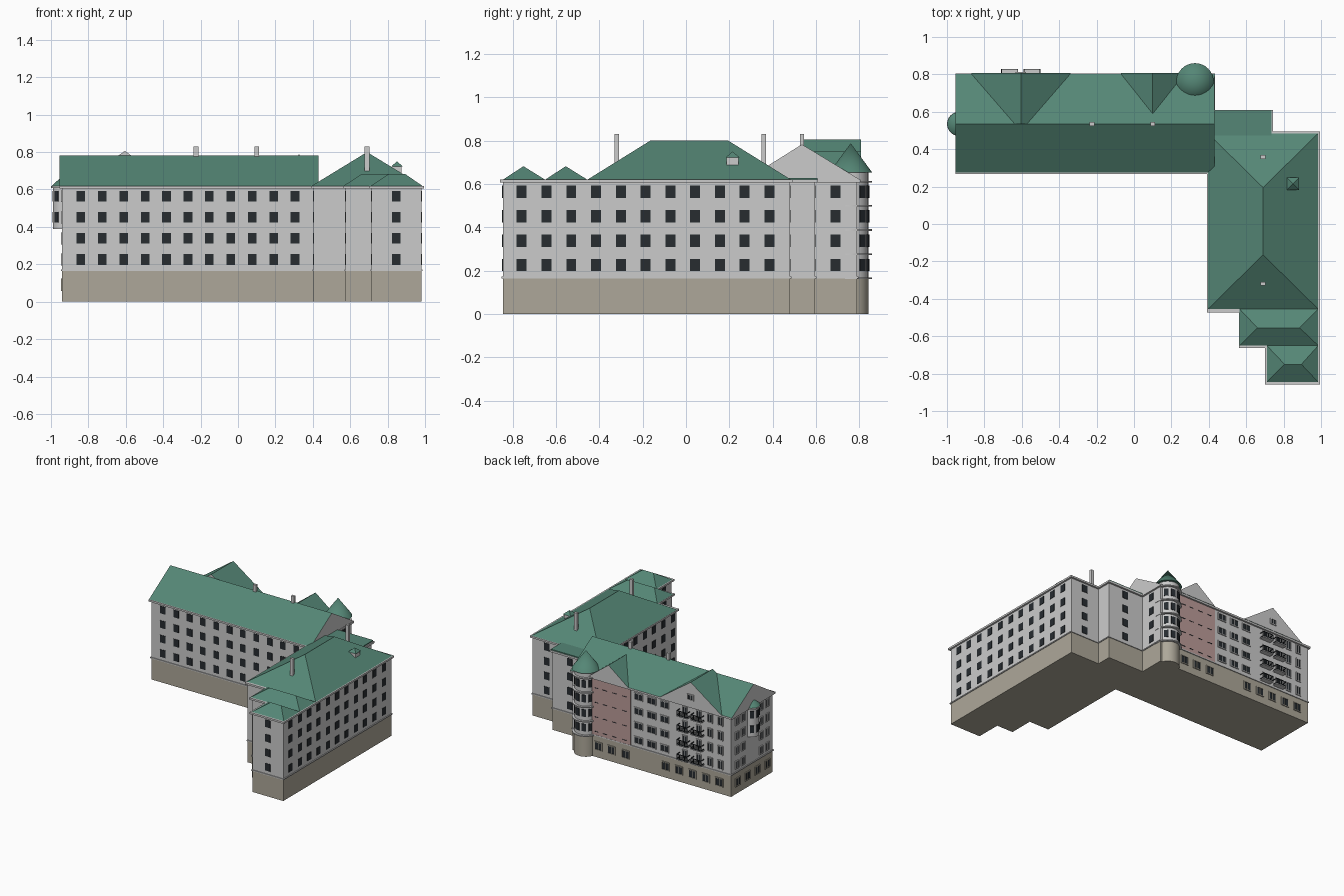
import bpy, bmesh, math
from mathutils import Matrix, Vector

if "Cube" in bpy.data.objects:
    bpy.data.objects.remove(bpy.data.objects["Cube"])


def mat(name, rgb):
    m = bpy.data.materials.new(name)
    m.diffuse_color = (*rgb, 1)
    m.use_nodes = True
    m.node_tree.nodes["Principled BSDF"].inputs["Base Color"].default_value = m.diffuse_color
    return m


GREEN = mat("roof_green", (0.09, 0.24, 0.18))
TAN = mat("plinth_tan", (0.42, 0.39, 0.32))
GREY = mat("wall_grey", (0.52, 0.52, 0.52))
DARK = mat("glass_dark", (0.02, 0.025, 0.03))
PINK = mat("panel_pink", (0.50, 0.33, 0.32))
FRAME = mat("frame_light", (0.65, 0.65, 0.65))


def finish(name, bm, *mats):
    bmesh.ops.recalc_face_normals(bm, faces=bm.faces)
    me = bpy.data.meshes.new(name)
    bm.to_mesh(me)
    bm.free()
    ob = bpy.data.objects.new(name, me)
    bpy.context.collection.objects.link(ob)
    for m in mats:
        me.materials.append(m)
    return ob


def add_box(bm, c, s, rot=0.0):
    m = Matrix.Translation(c) @ Matrix.Rotation(rot, 4, 'Z') @ Matrix.Diagonal((*s, 1))
    bmesh.ops.create_cube(bm, size=1, matrix=m)


def slab(name, pts, grow, z0, z1, m):
    """Extrude a right-angled outline, pushed outward by grow."""
    bm = bmesh.new()
    vs = []
    for i, p in enumerate(pts):
        a, b, c = Vector(pts[i - 1]), Vector(p), Vector(pts[(i + 1) % len(pts)])
        e, f = (b - a).normalized(), (c - b).normalized()
        vs.append(bm.verts.new((b.x + grow * (e.y + f.y), b.y - grow * (e.x + f.x), z0)))
    face = bm.faces.new(vs)
    r = bmesh.ops.extrude_face_region(bm, geom=[face])
    for v in r["geom"]:
        if isinstance(v, bmesh.types.BMVert):
            v.co.z = z1
    return finish(name, bm, m)


def roof(name, rect, z0, z1, ridge):
    """Roof over a rectangle; upright ends (gables) become grey."""
    x0, x1, y0, y1 = rect
    bm = bmesh.new()
    for p in [(x0, y0, z0), (x1, y0, z0), (x1, y1, z0), (x0, y1, z0)] + [(*r, z1) for r in ridge]:
        bm.verts.new(p)
    bmesh.ops.convex_hull(bm, input=bm.verts)
    bmesh.ops.dissolve_limit(bm, angle_limit=0.01, verts=bm.verts, edges=bm.edges)
    bm.normal_update()
    for f in bm.faces:
        f.material_index = 1 if abs(f.normal.z) < 0.05 else 0
    return finish(name, bm, GREEN, GREY)


def round_part(name, c, r0, r1, z0, z1, m, seg=32):
    bm = bmesh.new()
    bmesh.ops.create_cone(bm, cap_ends=True, segments=seg, radius1=r0, radius2=r1, depth=z1 - z0,
                          matrix=Matrix.Translation((*c, (z0 + z1) / 2)))
    ob = finish(name, bm, m)
    bpy.ops.object.select_all(action='DESELECT')
    ob.select_set(True)
    bpy.context.view_layer.objects.active = ob
    bpy.ops.object.shade_smooth_by_angle(angle=math.radians(35))
    return ob


# Main body from one stepped outline
OUT = [(-0.94, 0.28), (0.405, 0.28), (0.405, -0.46), (0.575, -0.46), (0.575, -0.65),
       (0.715, -0.65), (0.715, -0.845), (0.98, -0.845), (0.98, 0.48), (0.73, 0.48),
       (0.73, 0.595), (0.42, 0.595), (0.42, 0.79), (-0.94, 0.79)]
slab("plinth", OUT, 0, 0, 0.165, TAN)
slab("plinth_ledge", OUT, 0.006, 0.165, 0.173, GREY)
slab("walls", OUT, 0, 0.173, 0.606, GREY)
slab("cornice", OUT, 0.014, 0.606, 0.62, GREY)

# Roofs
roof("north_wing_roof", (-0.955, 0.43, 0.275, 0.803), 0.62, 0.783, [(-0.955, 0.535), (0.43, 0.535)])
roof("large_cross_gable", (-0.87, -0.34, 0.535, 0.807), 0.62, 0.806, [(-0.605, 0.535), (-0.605, 0.807)])
roof("small_cross_gable", (-0.07, 0.27, 0.56, 0.807), 0.62, 0.75, [(0.10, 0.56), (0.10, 0.807)])
roof("east_wing_roof", (0.395, 0.985, -0.455, 0.485), 0.62, 0.80, [(0.69, -0.165), (0.69, 0.195)])
roof("step_roof_1", (0.565, 0.985, -0.65, -0.455), 0.62, 0.682, [(0.66, -0.555), (0.885, -0.555)])
roof("step_roof_2", (0.71, 0.985, -0.845, -0.65), 0.62, 0.682, [(0.805, -0.75), (0.895, -0.75)])
slab("connector_roof", [(0.42, 0.45), (0.735, 0.45), (0.735, 0.606), (0.42, 0.606)], 0, 0.62, 0.628, GREEN)

# Chimneys and roof cupola
bm = bmesh.new()
for x, y, zb in [(-0.225, 0.535, 0.75), (0.10, 0.535, 0.75), (0.69, 0.358, 0.65), (0.69, -0.32, 0.65)]:
    add_box(bm, (x, y, (zb + 0.83) / 2), (0.025, 0.02, 0.83 - zb))
finish("chimneys", bm, GREY)
bm = bmesh.new()
add_box(bm, (0.85, 0.215, 0.7), (0.05, 0.055, 0.05))
finish("cupola_body", bm, GREY)
roof("cupola_roof", (0.817, 0.883, 0.182, 0.248), 0.722, 0.75, [(0.85, 0.215)])

# Round corner tower with ring ledges and cone
T = (0.326, 0.76)
round_part("tower_base", T, 0.083, 0.083, 0, 0.165, TAN)
round_part("tower_wall", T, 0.081, 0.081, 0.165, 0.655, GREY)
for i in range(5):
    z = 0.165 + 0.1115 * i
    round_part("tower_ring", T, 0.098, 0.098, z - 0.004, z + 0.004, GREY)
round_part("tower_cone", T, 0.1, 0, 0.652, 0.788, GREEN)

# Hanging round bay on the west gable
B = (-0.935, 0.535)
round_part("bay_wall", B, 0.055, 0.055, 0.39, 0.607, GREY, 24)
round_part("bay_cornice", B, 0.065, 0.065, 0.607, 0.618, GREY, 24)
round_part("bay_cone", B, 0.063, 0, 0.618, 0.675, GREEN, 24)

# Windows
FLOORS = [0.226 + 0.1125 * i for i in range(4)]
glass, frames, tanframes = bmesh.new(), bmesh.new(), bmesh.new()


def window(axis, wall, sign, u, z, w=0.046, h=0.057, frame=None):
    def plate(b, du, dz, pw, ph, d):
        if axis == 'x':
            add_box(b, (wall + sign * d / 2, u + du, z + dz), (d, pw, ph))
        else:
            add_box(b, (u + du, wall + sign * d / 2, z + dz), (pw, d, ph))
    plate(glass, 0, 0, w, h, 0.003)
    if frame:
        for s in (-1, 1):
            plate(frame, s * w / 2, 0, 0.006, h + 0.006, 0.007)
            plate(frame, 0, s * h / 2, w + 0.006, 0.006, 0.007)
        plate(frame, 0, 0, 0.004, h, 0.005)


east_cols = [-0.758 + 0.1143 * i for i in range(11)]
for z in FLOORS:
    for i in range(11):
        window('y', 0.28, -1, -0.84 + 0.1145 * i, z)
    window('y', -0.845, -1, 0.847, z)
    for y in east_cols:
        window('x', 0.98, 1, y, z)
    for y in east_cols[3:9]:
        window('x', 0.405, -1, y, z)
    window('x', 0.575, -1, -0.555, z)
    window('x', 0.715, -1, -0.75, z)
    window('y', 0.48, 1, 0.857, z)
    window('y', 0.595, 1, 0.58, z)
    window('x', 0.42, 1, 0.69, z)
    for x in (-0.147, -0.26, -0.37):
        window('y', 0.79, 1, x, z, 0.07, 0.05, frames)
    for x in (-0.545, -0.665, -0.76, -0.85):
        window('y', 0.79, 1, x, z, 0.04, 0.065, frames)
    for y in (0.72, 0.645, 0.425, 0.35):
        window('x', -0.94, -1, y, z, 0.036, 0.057, frames)
for x in (0.197, 0.085, -0.036, -0.38, -0.495, -0.61, -0.725, -0.84):
    window('y', 0.79, 1, x, 0.09, 0.06, 0.06, tanframes)
for y in (0.71, 0.59, 0.47, 0.35):
    window('x', -0.94, -1, y, 0.09, 0.055, 0.06, tanframes)
window('y', 0.807, 1, -0.605, 0.69, 0.05, 0.04, frames)


def curved(c, r, angles, heights, w):
    for a in angles:
        t = math.radians(a)
        for z in heights:
            add_box(glass, (c[0] + r * math.cos(t), c[1] + r * math.sin(t), z), (0.006, w, 0.057), t)


curved(T, 0.081, (42, 78, 114, 150), FLOORS, 0.034)
curved(B, 0.055, (130, 180, 230), FLOORS[2:], 0.026)
finish("window_glass", glass, DARK)
finish("window_frames", frames, FRAME)
finish("plinth_window_frames", tanframes, TAN)

# Pink facade panel with short dark ledges
bm = bmesh.new()
add_box(bm, (0.085, 0.791, 0.388), (0.33, 0.008, 0.43))
finish("pink_panel", bm, PINK)
bm = bmesh.new()
for i in range(4):
    for x in (-0.03, 0.055, 0.14, 0.21):
        add_box(bm, (x, 0.796, 0.2 + 0.1125 * i), (0.035, 0.004, 0.004))
finish("panel_ledges", bm, DARK)

# Balconies with barred railings
slabs, rails = bmesh.new(), bmesh.new()
for x in (-0.545, -0.665):
    for i in range(4):
        z = 0.188 + 0.1125 * i
        add_box(slabs, (x, 0.81, z), (0.09, 0.04, 0.006))
        for k in range(9):
            add_box(rails, (x - 0.043 + 0.01075 * k, 0.828, z + 0.022), (0.004, 0.003, 0.04))
        for dz in (0.008, 0.042):
            add_box(rails, (x, 0.828, z + dz), (0.09, 0.004, 0.005))
            for s in (-1, 1):
                add_box(rails, (x + s * 0.043, 0.81, z + dz), (0.004, 0.038, 0.005))
finish("balcony_slabs", slabs, GREY)
finish("balcony_railings", rails, DARK)
